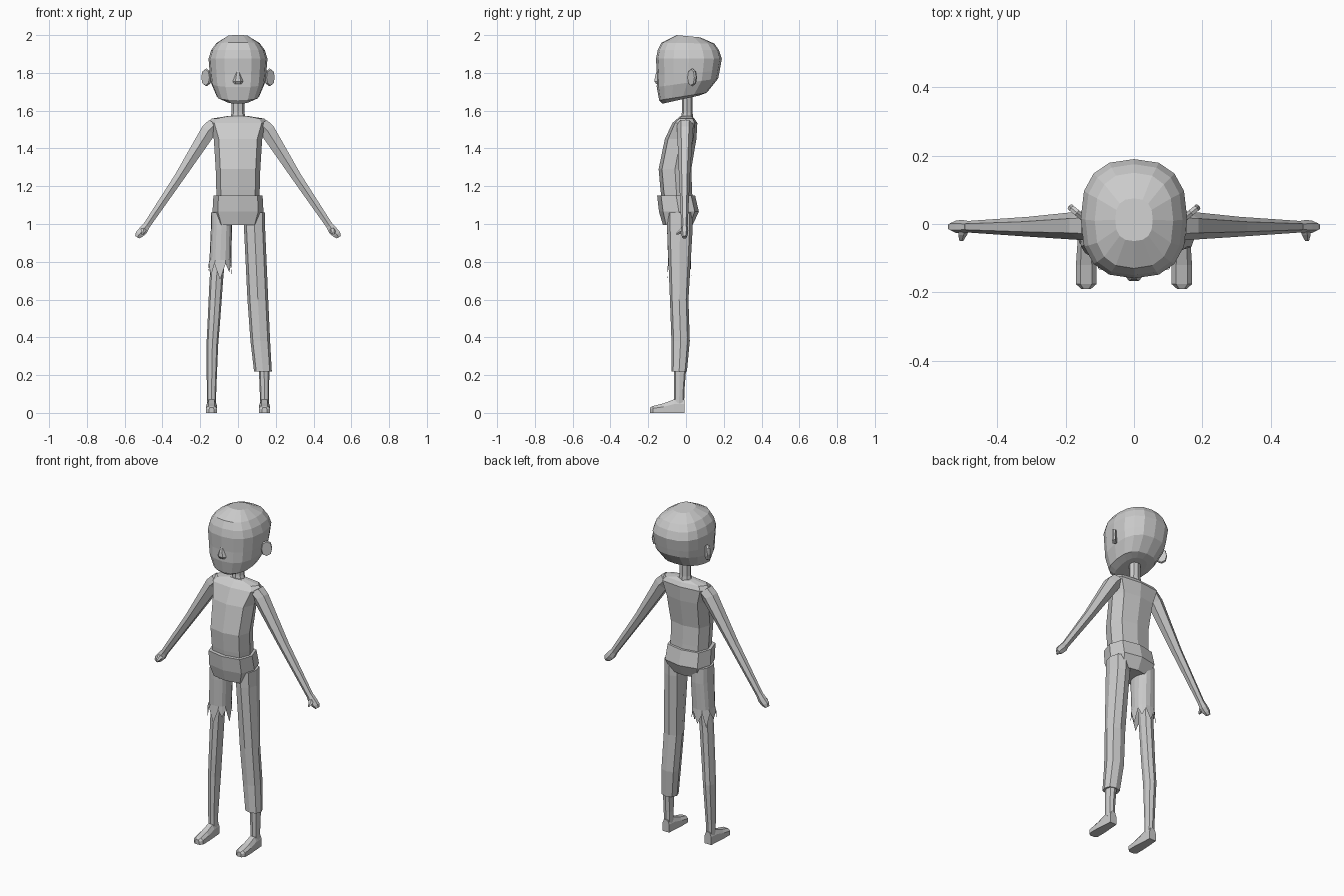
import bpy, bmesh, math
from mathutils import Vector

grey = bpy.data.materials.new("plain grey")
grey.diffuse_color = (0.6, 0.6, 0.6, 1)


def loft(name, rings, caps=(True, True)):
    """Skin a list of equal-length point rings into one flat-shaded object."""
    bm = bmesh.new()
    vr = [[bm.verts.new(p) for p in r] for r in rings]
    n = len(vr[0])
    for a, b in zip(vr, vr[1:]):
        for i in range(n):
            j = (i + 1) % n
            bm.faces.new((a[i], a[j], b[j], b[i]))
    if caps[0]:
        bm.faces.new(vr[0][::-1])
    if caps[1]:
        bm.faces.new(vr[-1])
    bmesh.ops.recalc_face_normals(bm, faces=bm.faces[:])
    me = bpy.data.meshes.new(name)
    bm.to_mesh(me)
    bm.free()
    me.materials.append(grey)
    ob = bpy.data.objects.new(name, me)
    bpy.context.collection.objects.link(ob)
    return ob


def ring(c, u, v, n=8, p=2.0, phase=0.0):
    """Superellipse ring around c, spanned by the half-axes u and v."""
    c, u, v = Vector(c), Vector(u), Vector(v)
    pts = []
    for i in range(n):
        t = 2 * math.pi * i / n + phase
        a, b = math.cos(t), math.sin(t)
        a = math.copysign(abs(a) ** (2 / p), a)
        b = math.copysign(abs(b) ** (2 / p), b)
        pts.append(c + u * a + v * b)
    return pts


def slab(x, hw, yf, yb, zf, zb=None, n=8, p=2.0):
    """Ring from front y to back y, tilted from front z to back z."""
    zb = zf if zb is None else zb
    return ring((x, (yf + yb) / 2, (zf + zb) / 2), (hw, 0, 0),
                (0, (yb - yf) / 2, (zb - zf) / 2), n, p)


# head: half width, front y, back y, front z, back z
head = [(.07, -.125, .07, 1.637, 1.68), (.112, -.142, .11, 1.655, 1.695),
        (.143, -.155, .17, 1.725, 1.77), (.15, -.154, .178, 1.79, 1.81),
        (.156, -.159, .19, 1.875, 1.875), (.142, -.15, .175, 1.92, 1.92),
        (.115, -.13, .15, 1.96, 1.955), (.055, -.05, .075, 2.0, 1.988)]
loft("head", [slab(0, *h, n=16, p=2.5) for h in head])

# nose
loft("nose", [slab(0, w, -y, -.13, z, n=6) for w, y, z in
              [(.026, .16, 1.742), (.028, .17, 1.755), (.018, .166, 1.785), (.006, .155, 1.815)]])

# neck
loft("neck", [slab(0, w, f, b, z, n=8) for w, f, b, z in
              [(.045, -.03, .04, 1.54), (.034, -.022, .035, 1.59), (.034, -.022, .035, 1.72)]])

# torso
torso = [(.112, -.125, .036, 1.1), (.115, -.135, .032, 1.18), (.118, -.145, .028, 1.29),
         (.128, -.112, .055, 1.45), (.158, -.072, .06, 1.535), (.14, -.045, .045, 1.558),
         (.05, -.028, .03, 1.572)]
loft("torso", [slab(0, *t, p=3) for t in torso])

# trouser seat
seat = [(.11, -.122, .035, .995), (.135, -.143, .068, 1.065), (.13, -.153, .048, 1.152)]
loft("trouser_seat", [slab(0, *s, p=3) for s in seat])

# long trouser leg
long_leg = [(.087, .055, -.1, .035, 1.06), (.088, .056, -.1, .035, .97), (.105, .055, -.085, .013, .6),
            (.118, .052, -.077, .02, .38), (.132, .047, -.078, .005, .22)]
loft("long_trouser_leg", [slab(*s, p=2.5) for s in long_leg])

# torn trouser leg with a zigzag hem
torn = [slab(*s, n=16, p=2.5) for s in
        [(-.087, .055, -.1, .035, 1.06), (-.088, .056, -.1, .035, .97), (-.093, .058, -.095, .025, .81)]]
hem = slab(-.095, .064, -.1, .028, .8, n=16, p=2.5)
for i, pt in enumerate(hem):
    pt.z = .705 + .02 * (i % 3) if i % 2 == 0 else .79
loft("torn_trouser_leg", torn + [hem], (True, False))

for s, side in ((1, "left"), (-1, "right")):
    # bare legs, thin at the ankle
    leg = [(.095, .038, -.075, .02, .95), (.115, .036, -.072, .008, .7), (.128, .033, -.07, .008, .48),
           (.136, .031, -.067, .01, .36), (.14, .025, -.063, -.008, .12), (.14, .024, -.062, -.01, .05)]
    loft(side + "_leg", [slab(s * l[0], *l[1:], p=2.4) for l in leg])

    # feet: half width and height along y
    foot = []
    for y, w, h in [(-.008, .022, .072), (-.062, .026, .072), (-.12, .03, .05),
                    (-.176, .03, .036), (-.19, .014, .028)]:
        foot.append([(s * .14 + x * w, y, z * h) for x, z in
                     [(-1, 0), (1, 0), (1, .65), (.55, 1), (-.55, 1), (-1, .65)]])
    loft(side + "_foot", foot)

    # arms and hands: x, z, in-plane radius, y centre, y radius
    def limb(name, rows):
        d = Vector((.85 * s, 0, .53))
        loft(name, [ring((s * x, yc, z), d * r, (0, ry, 0), 6, 2, math.pi / 6)
                    for x, z, r, yc, ry in rows])

    limb(side + "_arm", [(.12, 1.53, .045, -.005, .045), (.155, 1.495, .046, -.005, .042),
                         (.31, 1.25, .03, -.008, .029), (.485, .99, .021, -.008, .017)])
    limb(side + "_hand", [(.48, .998, .021, -.008, .016), (.503, .965, .027, -.008, .02),
                          (.522, .945, .025, -.008, .018), (.534, .93, .014, -.008, .012)])
    loft(side + "_thumb", [ring((s * x, y, z), (r, 0, 0), (0, 0, r), 5) for x, y, z, r in
                           [(.497, -.012, .972, .017), (.503, -.032, .96, .014), (.506, -.05, .948, .006)]])

    # ears: thin plates flaring outward and back
    out = Vector((.024 * s, .02, 0))
    thick = Vector((-.006 * s, .007, 0))
    base = Vector((.167 * s, .033, 1.776))
    loft(side + "_ear", [ring(base + thick * k, out * f, (0, 0, .047 * f), 8, 2.3)
                         for k, f in ((-1, .9), (0, 1), (1, .9))])
